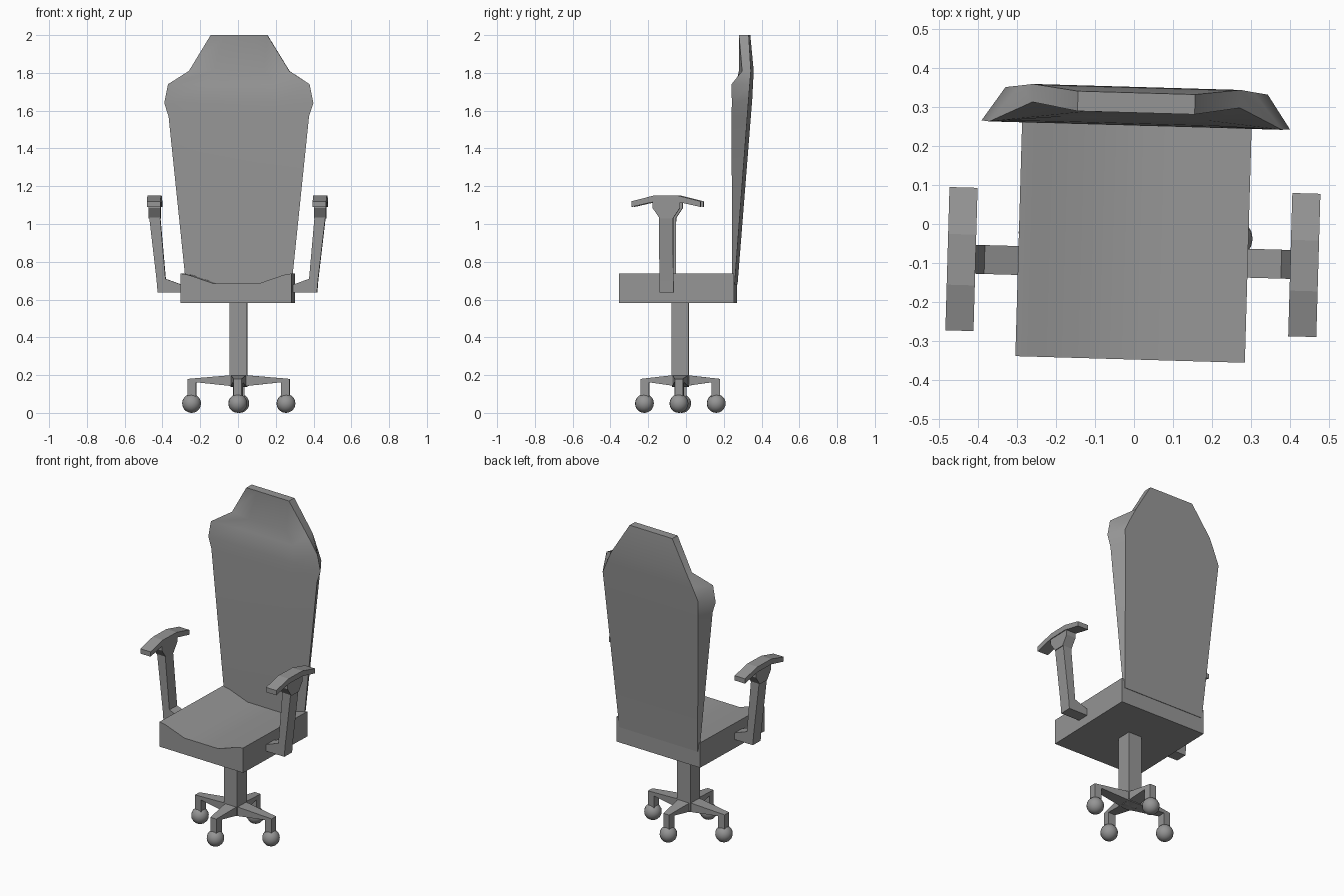
import bpy, bmesh
from math import radians
from mathutils import Matrix, Vector

if "Cube" in bpy.data.objects:
    bpy.data.objects.remove(bpy.data.objects["Cube"])

TURN = Matrix.Rotation(radians(-1.65), 4, 'Z')   # whole chair is turned slightly

# Dark grey for the whole chair
GREY = bpy.data.materials.new("dark_grey")
GREY.diffuse_color = (0.3, 0.3, 0.3, 1)
GREY.use_nodes = True
GREY.node_tree.nodes["Principled BSDF"].inputs["Base Color"].default_value = GREY.diffuse_color


def finish(name, bm, smooth=None):
    bmesh.ops.recalc_face_normals(bm, faces=bm.faces)
    bm.transform(TURN)
    me = bpy.data.meshes.new(name)
    bm.to_mesh(me)
    bm.free()
    me.materials.append(GREY)
    ob = bpy.data.objects.new(name, me)
    bpy.context.collection.objects.link(ob)
    if smooth:
        bpy.ops.object.select_all(action='DESELECT')
        ob.select_set(True)
        bpy.context.view_layer.objects.active = ob
        bpy.ops.object.shade_smooth_by_angle(angle=radians(smooth))
    return ob


def skin(name, rings, smooth=None):
    """Bridge closed rings of points and cap both ends."""
    bm = bmesh.new()
    rows = [[bm.verts.new(p) for p in r] for r in rings]
    n = len(rows[0])
    for a, b in zip(rows, rows[1:]):
        for i in range(n):
            j = (i + 1) % n
            bm.faces.new((a[i], a[j], b[j], b[i]))
    bm.faces.new(rows[0])
    bm.faces.new(rows[-1])
    return finish(name, bm, smooth)


def box(name, x0, x1, y0, y1, z0, z1):
    ring = [(x0, y0), (x1, y0), (x1, y1), (x0, y1)]
    return skin(name, [[(x, y, z) for x, y in ring] for z in (z0, z1)])


# Seat: dished front profile run from front to back
half = [(0.12, 0.685), (0.25, 0.73), (0.294, 0.738), (0.294, 0.583)]
profile = half + [(-x, z) for x, z in reversed(half)]
skin("seat", [[(x, y, z) for x, z in profile] for y in (-0.347, 0.262)], 30)

# Backrest rows: front half width, edge y, middle y, z; back half width, y, z
rows = [(0.280, 0.252, 0.252, 0.68, 0.276, 0.265, 0.68),
        (0.372, 0.252, 0.253, 1.57, 0.330, 0.334, 1.57),
        (0.395, 0.254, 0.257, 1.64, 0.336, 0.341, 1.66),
        (0.375, 0.252, 0.270, 1.74, 0.300, 0.346, 1.74),
        (0.266, 0.305, 0.284, 1.81, 0.266, 0.351, 1.81),
        (0.150, 0.285, 0.285, 2.00, 0.150, 0.336, 2.00)]
MX = -0.003
rings = []
for xf, ye, ym, z, xb, yb, zb in rows:
    rings.append([(MX - xf, ye, z), (MX - xf / 2, ym, z), (MX + xf / 2, ym, z),
                  (MX + xf, ye, z), (MX + xb, yb, zb), (MX - xb, yb, zb)])
skin("backrest", rings, 50)

# Armrests: side frame, flared head and bent pad
frame = [(0.285, 0.637), (0.285, 0.675), (0.38, 0.71), (0.41, 1.05),
         (0.468, 1.05), (0.427, 0.70), (0.422, 0.637)]
head = [(-0.127, 1.03), (-0.165, 1.085), (-0.165, 1.125),
        (-0.02, 1.125), (-0.02, 1.085), (-0.057, 1.03)]
pad = [(-0.277, 1.12), (-0.16, 1.15), (-0.03, 1.15), (0.09, 1.12),
       (0.09, 1.09), (-0.03, 1.117), (-0.16, 1.117), (-0.277, 1.09)]
for side, s, dy in (("left", -1, -0.009), ("right", 1, 0.001)):
    skin(side + "_arm_frame",
         [[(s * x, y + dy, z) for x, z in frame] for y in (-0.130, -0.056)])
    skin(side + "_arm_head",
         [[(s * x, y + dy, z) for y, z in head] for x in (0.406, 0.470)])
    skin(side + "_arm_pad",
         [[(s * x, y + dy, z) for y, z in pad] for x in (0.403, 0.475)])

# Centre column
CX, CY = 0.005, -0.03
box("column", CX - 0.047, CX + 0.045, CY - 0.046, CY + 0.046, 0.15, 0.6)

# Four tapered star legs with ball casters
for i, length in enumerate((0.25, 0.19, 0.25, 0.19)):
    turn = Matrix.Translation((CX, CY, 0)) @ Matrix.Rotation(radians(90 * i), 4, 'Z')
    tip, inner = length + 0.02, length - 0.025
    leg = [(0, 0.205), (0.035, 0.2), (tip, 0.18), (tip, 0.085),
           (inner, 0.085), (inner, 0.162), (0, 0.138)]
    skin(f"base_leg_{i + 1}",
         [[turn @ Vector((r, s * (0.045 - 0.022 * r / length), z)) for r, z in leg]
          for s in (-1, 1)])
    bm = bmesh.new()
    bmesh.ops.create_uvsphere(bm, u_segments=16, v_segments=10, radius=0.05,
                              matrix=turn @ Matrix.Translation((length, 0, 0.05)))
    finish(f"caster_{i + 1}", bm, 40)
